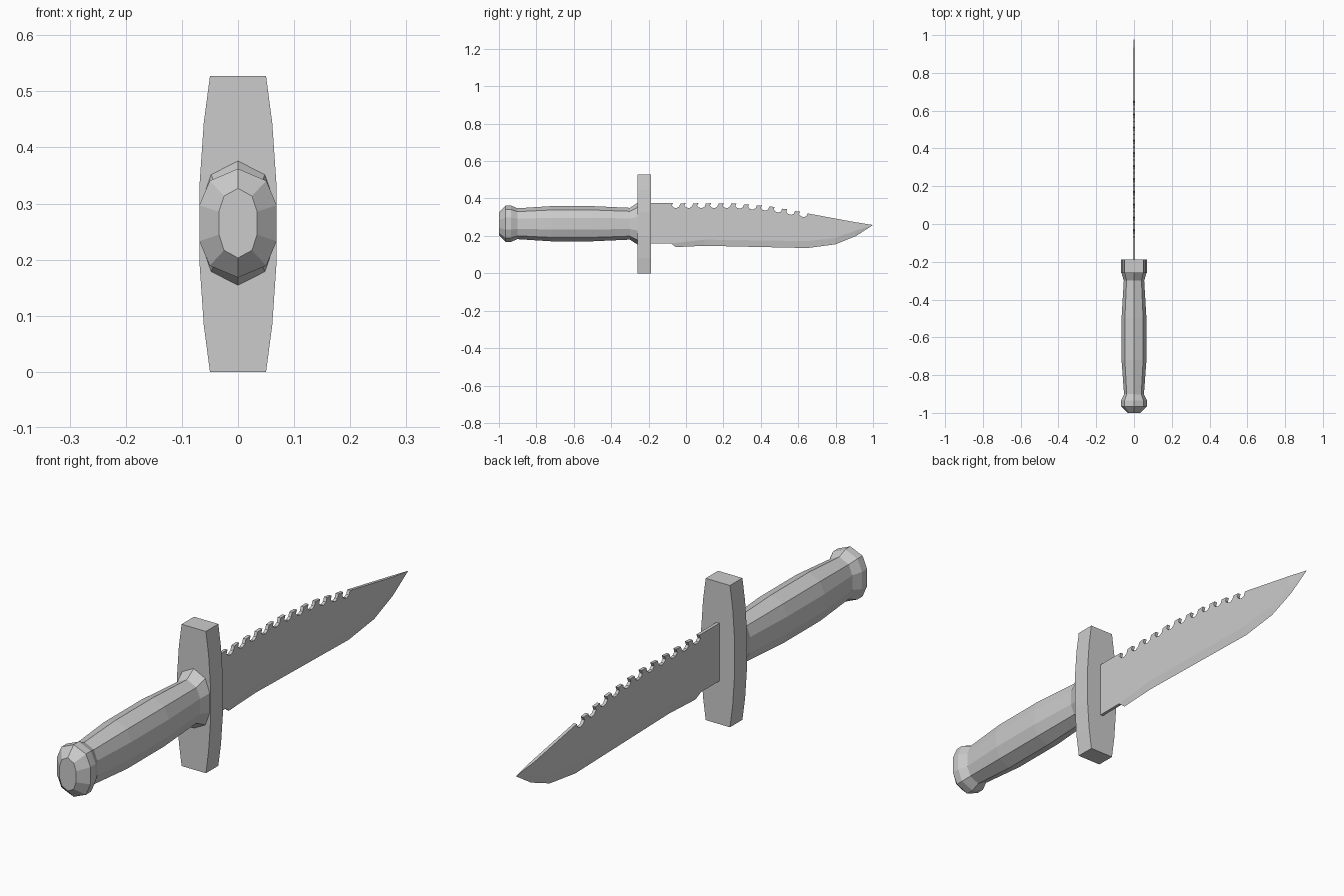
import bpy, bmesh

if "Cube" in bpy.data.objects:
    bpy.data.objects.remove(bpy.data.objects["Cube"])

grey = bpy.data.materials.new("plain grey")
grey.use_nodes = True
colour = (0.6, 0.6, 0.6, 1)
grey.diffuse_color = colour
grey.node_tree.nodes["Principled BSDF"].inputs["Base Color"].default_value = colour


def finish(bm, name):
    bmesh.ops.recalc_face_normals(bm, faces=bm.faces)
    mesh = bpy.data.meshes.new(name)
    bm.to_mesh(mesh)
    bm.free()
    mesh.materials.append(grey)
    obj = bpy.data.objects.new(name, mesh)
    bpy.context.collection.objects.link(obj)
    return obj


def loft(name, rings):
    """Skin rings of equal length and cap both ends."""
    bm = bmesh.new()
    loops = [[bm.verts.new(p) for p in ring] for ring in rings]
    n = len(loops[0])
    for a, b in zip(loops, loops[1:]):
        for i in range(n):
            j = (i + 1) % n
            bm.faces.new((a[i], a[j], b[j], b[i]))
    bm.faces.new(loops[0])
    bm.faces.new(loops[-1])
    return finish(bm, name)


# Ten-sided oval section with flat sides, as fractions of half width and height
MID = 0.265
half = [(0, 1), (0.73, 0.78), (1, 0.33), (1, -0.33), (0.73, -0.78), (0, -1)]
section = half + [(-x, z) for x, z in half[-2:0:-1]]


def ring(y, w, h):
    return [(x * w, y, MID + z * h) for x, z in section]


# Grip with a swollen middle and a flare against the guard
loft("grip", [ring(*r) for r in (
    (-0.91, 0.052, 0.082), (-0.72, 0.066, 0.094), (-0.5, 0.066, 0.094),
    (-0.3, 0.054, 0.085), (-0.255, 0.067, 0.114))])

# Pommel
loft("pommel", [ring(*r) for r in (
    (-1.0, 0.034, 0.062), (-0.965, 0.069, 0.097),
    (-0.935, 0.069, 0.097), (-0.9, 0.052, 0.082))])

# Crossguard, tapering towards both ends
side = [(0.05, 0), (0.061, 0.083), (0.069, 0.2), (0.069, 0.327), (0.061, 0.444), (0.05, 0.527)]
outline = side + [(-x, z) for x, z in reversed(side)]
loft("crossguard", [[(x, y, z) for x, z in outline] for y in (-0.26, -0.187)])


# Blade spine height along its length
def spine_z(y):
    if y < 0.25:
        return 0.375
    if y < 0.45:
        return 0.375 - (y - 0.25) * 0.08
    return 0.359 - (y - 0.45) * 0.184


# Spine with a row of hooked saw teeth
notch = [(0, 0), (-0.006, 0.014), (0.004, 0.024), (0.02, 0.026), (0.034, 0.018), (0.04, 0.002)]
spine = [(-0.19, 0.375)]
for i in range(11):
    start = -0.07 + i * 0.068
    spine += [(start + dy, spine_z(start + dy) - dz) for dy, dz in notch]
spine += [(0.9, 0.274)]

# Cutting edge and the line where its bevel begins
bevel = [(-0.08, 0.16), (0.1, 0.18), (0.65, 0.172), (0.8, 0.19), (0.9, 0.225)]
edge = [(-0.055, 0.14), (0.1, 0.147), (0.65, 0.135), (0.8, 0.155), (0.91, 0.2)]
THICK = 0.006

bm = bmesh.new()
keen = [bm.verts.new((0, y, z)) for y, z in edge]
tip = bm.verts.new((0, 1.0, 0.258))
tops, lows = [], []
for x in (-THICK, THICK):
    top = [bm.verts.new((x, y, z)) for y, z in spine]
    low = [bm.verts.new((x, y, z)) for y, z in [(-0.19, 0.16)] + bevel]
    bm.faces.new(top + low[::-1])
    bm.faces.new((top[-1], tip, low[-1]))
    bm.faces.new((low[-1], tip, keen[-1]))
    for i in range(len(keen) - 1):
        bm.faces.new((low[i + 1], low[i + 2], keen[i + 1], keen[i]))
    tops.append(top)
    lows.append(low)
(ta, tb), (la, lb) = tops, lows
for i in range(len(ta) - 1):
    bm.faces.new((ta[i], ta[i + 1], tb[i + 1], tb[i]))
bm.faces.new((ta[-1], tip, tb[-1]))
bm.faces.new((la[0], la[1], lb[1], lb[0]))
bm.faces.new((la[1], keen[0], lb[1]))
bm.faces.new((ta[0], tb[0], lb[0], la[0]))
finish(bm, "blade")
